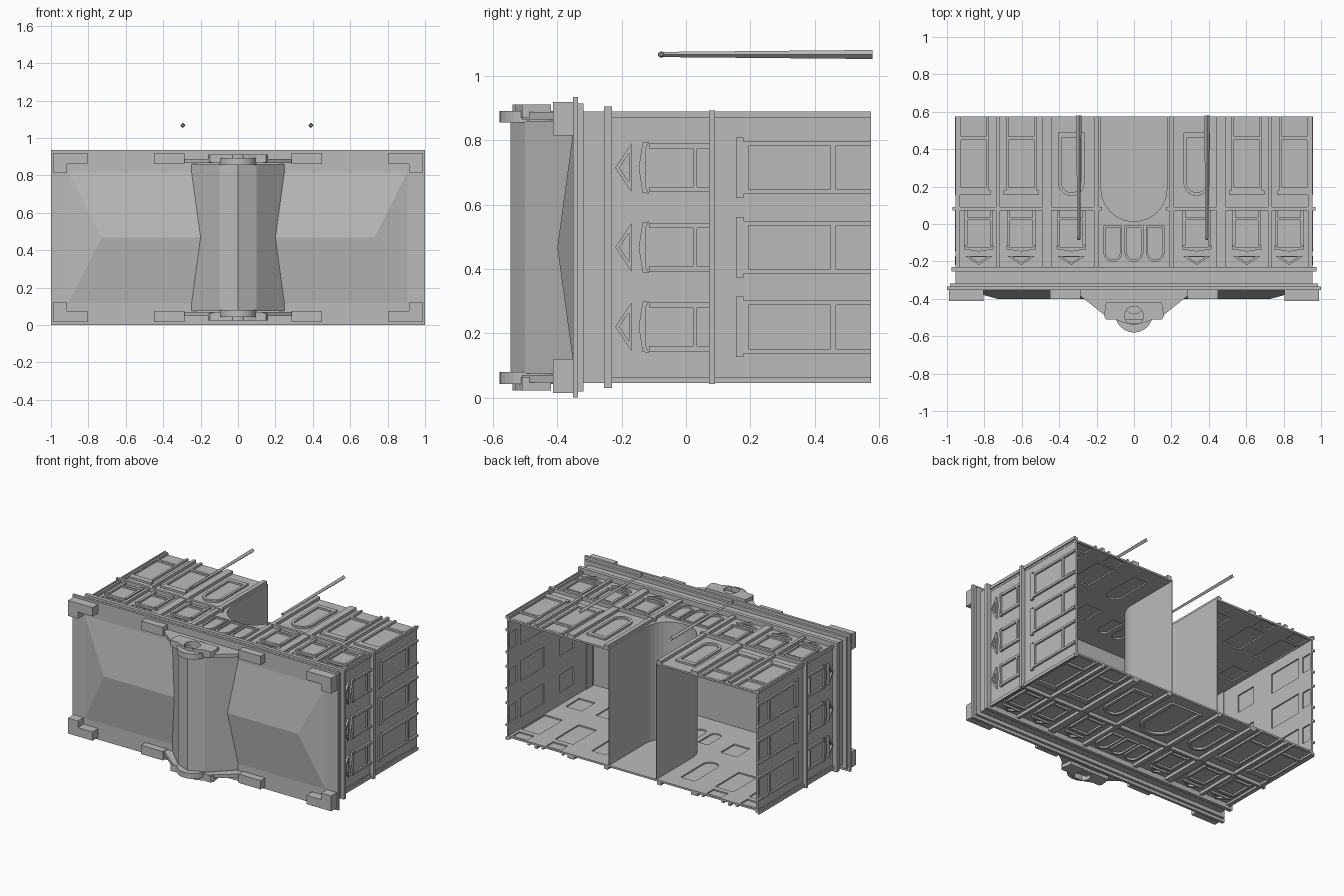
import bpy, bmesh, math
from mathutils import Matrix, Vector
from mathutils.geometry import tessellate_polygon

cube = bpy.data.objects.get("Cube")
if cube:
    bpy.data.objects.remove(cube)

stone = bpy.data.materials.new("grey stone")
stone.use_nodes = True
stone.diffuse_color = (0.5, 0.5, 0.5, 1)
stone.node_tree.nodes["Principled BSDF"].inputs["Base Color"].default_value = (0.5, 0.5, 0.5, 1)

MID = 0.4675      # middle height of the block
BACK = 0.575      # open end


# ---------- helpers ----------
def frame(u, v, w, origin):
    """Matrix taking outline (u, v) and outward distance w into the model."""
    m = Matrix((u, v, w)).transposed().to_4x4()
    m.translation = origin
    return m


X, Y, Z = Vector((1, 0, 0)), Vector((0, 1, 0)), Vector((0, 0, 1))
TOP = frame(X, Y, Z, (0, 0, 0.87))
BOTTOM = frame(X, Y, -Z, (0, 0, 2 * MID - 0.87))
LEFT = frame(Z, Y, X, (0.943, 0, 0))
RIGHT = frame(Z, Y, -X, (-0.943, 0, 0))
FRONT = frame(X, Z, -Y, (0, 0, 0))
PLAN = Matrix.Identity(4)
FLIP = frame(X, Y, -Z, (0, 0, 2 * MID))


def finish(name, bm):
    bmesh.ops.recalc_face_normals(bm, faces=bm.faces)
    mesh = bpy.data.meshes.new(name)
    bm.to_mesh(mesh)
    bm.free()
    mesh.materials.append(stone)
    ob = bpy.data.objects.new(name, mesh)
    bpy.context.collection.objects.link(ob)
    return ob


def slab(bm, loops, w0, w1, m):
    """Extrude an outline, with optional holes after it, from w0 to w1."""
    tris = tessellate_polygon([[Vector((u, v, 0)) for u, v in lp] for lp in loops])
    flat = [p for lp in loops for p in lp]
    lo = [bm.verts.new(m @ Vector((u, v, w0))) for u, v in flat]
    hi = [bm.verts.new(m @ Vector((u, v, w1))) for u, v in flat]
    for t in tris:
        for side in (lo, hi):
            bm.faces.new([side[i] for i in t])
    start = 0
    for lp in loops:
        n = len(lp)
        for i in range(n):
            a, b = start + i, start + (i + 1) % n
            bm.faces.new((lo[a], lo[b], hi[b], hi[a]))
        start += n


def part(name, pieces):
    bm = bmesh.new()
    for piece in pieces:
        slab(bm, *piece)
    return finish(name, bm)


def rect(u0, u1, v0, v1):
    return [(u0, v0), (u1, v0), (u1, v1), (u0, v1)]


def box_at(u, half, v0, v1):
    return rect(u - half, u + half, v0, v1)


def arch(u, r, crown, foot, steps=12):
    arc = [(u - r * math.cos(math.pi * i / steps), crown + r - r * math.sin(math.pi * i / steps))
           for i in range(steps + 1)]
    return [(u - r, foot)] + arc + [(u + r, foot)]


def sym(points):
    """Complete a right half outline with its mirror image."""
    return points + [(-x, y) for x, y in reversed(points) if x]


# ---------- windows: each returns (holes, trims) ----------
def lower_window(u):
    hole, sill = box_at(u, 0.068, 0.195, 0.45), box_at(u, 0.055, 0.487, 0.56)
    trims = [[box_at(u, 0.082, 0.178, 0.467), hole], [box_at(u, 0.094, 0.155, 0.178)],
             [rect(u - 0.082, u - 0.068, 0.467, BACK)], [rect(u + 0.068, u + 0.082, 0.467, BACK)]]
    return [hole, sill], trims


def upper_window(u):
    hole = box_at(u, 0.06, -0.125, 0.022)
    cap = [(u - 0.08, -0.115), (u - 0.078, -0.135), (u, -0.147), (u + 0.078, -0.135), (u + 0.08, -0.115)]
    tri = [(u - 0.075, -0.17), (u, -0.22), (u + 0.075, -0.17)]
    core = [(u - 0.045, -0.177), (u, -0.207), (u + 0.045, -0.177)]
    jambs = [[rect(a, a + 0.016, -0.115, 0.072)] for a in (u - 0.076, u + 0.06)]
    return [hole], jambs + [[cap + [(u + 0.06, -0.125), (u - 0.06, -0.125)]],
                            [box_at(u, 0.06, 0.022, 0.034)], [tri, core]]


def arched_window(u):
    hole = arch(u, 0.053, 0.168, 0.46)
    return [hole], [[arch(u, 0.07, 0.15, 0.49), hole]]


def small_arched_window(u):
    hole = arch(u, 0.038, -0.19, -0.02)
    return [hole], [[arch(u, 0.05, -0.203, -0.008), hole]]


# ---------- walls ----------
def wall(name, m, outline, windows, extra=()):
    holes, trims = [], list(extra)
    for h, t in windows:
        holes += h
        trims += t
    part(name + "_wall", [([outline] + holes, -0.012, 0, m)])
    part(name + "_panes", [([h], -0.003, 0.001, m) for h in holes])
    part(name + "_window_trim", [(t, 0, 0.013, m) for t in trims])


facade_windows = []
for s in (-1, 1):
    facade_windows += [lower_window(s * 0.858), lower_window(s * 0.603), arched_window(s * 0.335)]
    facade_windows += [upper_window(s * x) for x in (0.83, 0.603, 0.335)]
facade_windows += [small_arched_window(x) for x in (-0.113, 0, 0.113)]

passage = arch(0, 0.18, 0.01, BACK, 20)
top_outline = [(-0.945, BACK), (-0.945, -0.34), (0.945, -0.34), (0.945, BACK)] + passage[::-1]
wall("top_facade", TOP, top_outline, facade_windows)
blind = [arch(0, 0.12, 0.12, 0.5), arch(0, 0.095, 0.145, 0.5)]
wall("bottom_facade", BOTTOM, rect(-0.945, 0.945, -0.34, BACK), facade_windows, [blind])

for name, m in (("left", LEFT), ("right", RIGHT)):
    wins = [f(z) for z in (0.22, MID, 0.715) for f in (lower_window, upper_window)]
    wall(name, m, rect(0.05, 0.885, -0.34, BACK), wins)

# pilaster strips on both facades
strips = []
for m in (TOP, BOTTOM):
    for s in (-1, 1):
        for x, half in ((0.465, 0.024), (0.727, 0.01), (0.2, 0.014), (0.949, 0.005)):
            strips.append(([box_at(s * x, half, -0.235, BACK)], 0, 0.02, m))
part("pilasters", strips)

# vaulted passage through the block
inner = arch(0, 0.176, 0.014, BACK, 20)
part("passage_vault", [([passage + inner[::-1]], 0.066, 0.87, PLAN)])


# ---------- cornices ----------
def ring(x, z0, inset=0.05):
    return [rect(-x, x, z0, 2 * MID - z0),
            rect(-x + inset, x - inset, z0 + inset, 2 * MID - z0 - inset)]


part("eaves_cornice", [
    (ring(0.975, 0.03, 0.04), 0.23, 0.255, FRONT),
    (ring(0.955, 0.045, 0.03), 0.255, 0.32, FRONT),
    (ring(0.985, 0.02), 0.318, 0.336, FRONT),
    ([rect(-1, 1, 0, 2 * MID)], 0.335, 0.352, FRONT)])

band = sym([(0.17, 0.86), (0.17, 0.893), (0.97, 0.893), (0.97, 0.042)])
band_inner = sym([(0.17, 0.86), (0.94, 0.86), (0.94, 0.068)])
half_band = band[:4] + band[4:8]
part("storey_band", [([half_band + band_inner[3:][::1][::-1] + band_inner[:3][::-1]], -0.09, -0.072, FRONT)])

# ---------- hipped roof ----------
bm = bmesh.new()
base = [bm.verts.new((x, -0.351, z)) for x, z in rect(-0.91, 0.91, 0.11, 0.825)]
r0, r1 = bm.verts.new((-0.73, -0.4, MID)), bm.verts.new((0.73, -0.4, MID))
for f in ((base[0], base[1], r1, r0), (base[2], base[3], r0, r1),
          (base[1], base[2], r1), (base[3], base[0], r0), base):
    bm.faces.new(f)
finish("hipped_roof", bm)

# central pavilion roof
section = sym([(0.25, -0.35), (0.1, -0.5), (0, -0.545)])
part("pavilion_roof", [([section], 0.075, 0.86, PLAN)])

# gables and parapet blocks at both ends
gable = sym([(0.3, -0.34), (0.3, -0.375), (0.28, -0.39), (0.13, -0.51)])
disc = [(0.1 * math.cos(a * math.pi / 16), -0.48 + 0.1 * math.sin(a * math.pi / 16)) for a in range(32)]
eye = [(0.5 * x, -0.43 + 0.5 * (y + 0.48)) for x, y in disc]
scroll = sym([(0.15, -0.42), (0.16, -0.49), (0.15, -0.51), (0.1, -0.51), (0.05, -0.53)])
scroll_cut = [(x, y - 0.06) for x, y in eye]
for name, m in (("top", PLAN), ("bottom", FLIP)):
    part(name + "_gable", [([gable, eye], 0.865, 0.888, m)])
    part(name + "_medallion", [([disc, scroll_cut], 0.855, 0.892, m)])
    part(name + "_scroll", [([scroll, scroll_cut], 0.87, 0.912, m)])
    part(name + "_parapet_blocks", [([rect(s * 0.285, s * 0.45, -0.4, -0.34)], 0.86, 0.92, m) for s in (-1, 1)])
    corners = []
    for s in (-1, 1):
        corners.append(([rect(s * 0.805, s * 0.99, -0.413, -0.34)], 0.86, 0.92, m))
        corners.append(([rect(s * 0.915, s * 0.99, -0.413, -0.34)], 0.815, 0.86, m))
    part(name + "_corner_blocks", corners)

# ---------- two loose tapered poles ----------
for name, x in (("right_pole", -0.295), ("left_pole", 0.39)):
    bm = bmesh.new()
    bmesh.ops.create_cone(bm, cap_ends=True, segments=4, radius1=0.014, radius2=0.008, depth=0.66,
                          matrix=Matrix.Translation((x, 0.25, 1.067)) @ Matrix.Rotation(math.pi / 2, 4, "X"))
    bmesh.ops.create_icosphere(bm, subdivisions=1, radius=0.011, matrix=Matrix.Translation((x, -0.077, 1.067)))
    finish(name, bm)
